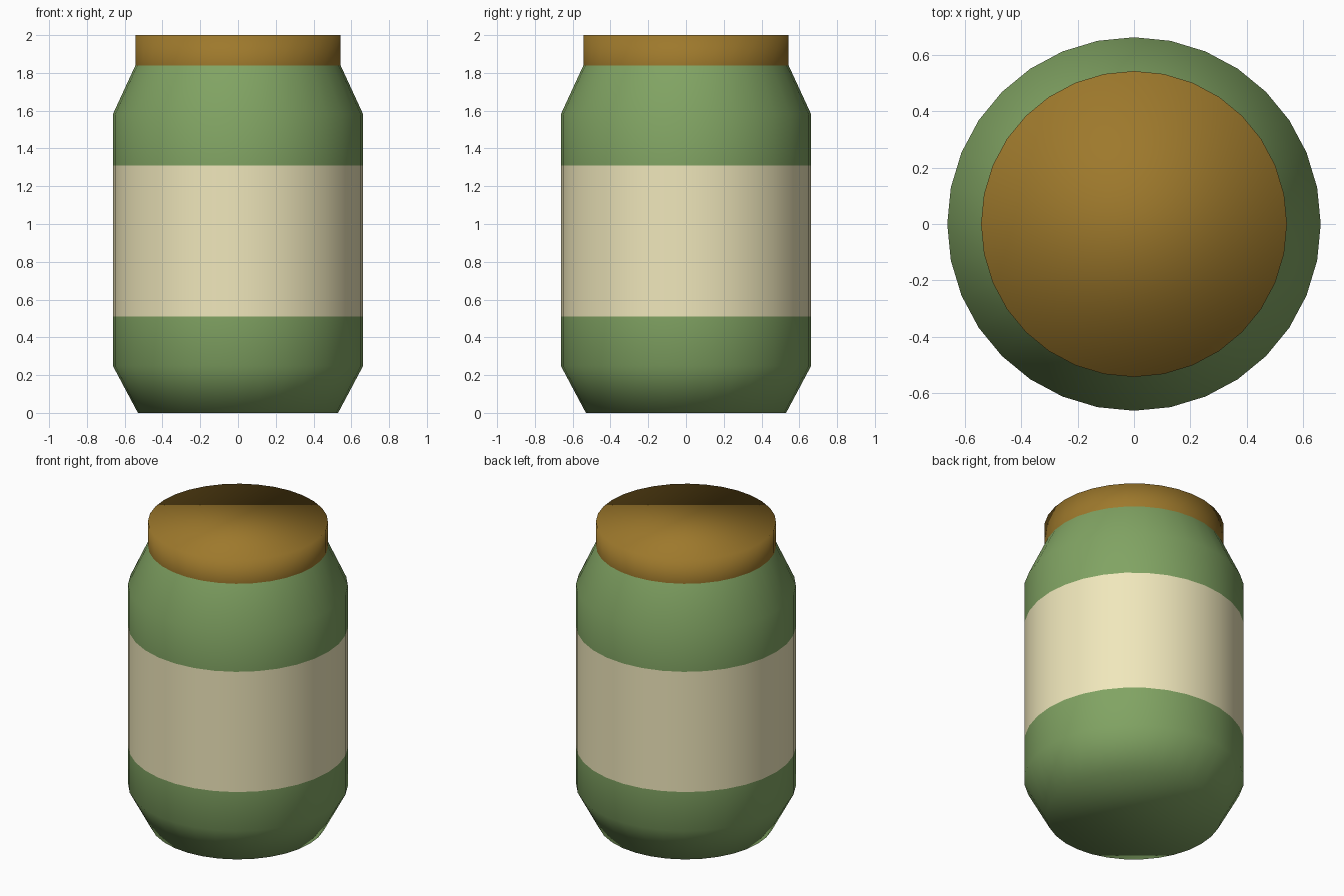
import bpy
import bmesh
import math

if "Cube" in bpy.data.objects:
    bpy.data.objects.remove(bpy.data.objects["Cube"])

SIDES = 32


def material(name, rgb):
    mat = bpy.data.materials.new(name)
    mat.diffuse_color = (*rgb, 1.0)
    mat.use_nodes = True
    mat.node_tree.nodes["Principled BSDF"].inputs["Base Color"].default_value = mat.diffuse_color
    return mat


def lathe(name, profile, mat, cap_bottom=False, cap_top=False):
    """Revolve (radius, height) points around z, with optional end caps."""
    bm = bmesh.new()
    rings = []
    for r, z in profile:
        angles = [2 * math.pi * i / SIDES for i in range(SIDES)]
        rings.append([bm.verts.new((r * math.cos(a), r * math.sin(a), z)) for a in angles])
    for low, high in zip(rings, rings[1:]):
        for i in range(SIDES):
            j = (i + 1) % SIDES
            bm.faces.new((low[i], low[j], high[j], high[i]))
    if cap_bottom:
        bm.faces.new(rings[0][::-1])
    if cap_top:
        bm.faces.new(rings[-1])
    for face in bm.faces:
        face.smooth = True
    mesh = bpy.data.meshes.new(name)
    bm.to_mesh(mesh)
    bm.free()
    mesh.materials.append(mat)
    obj = bpy.data.objects.new(name, mesh)
    bpy.context.collection.objects.link(obj)
    return obj


green = material("green_glass", (0.22, 0.37, 0.125))
cream = material("cream_paper", (0.87, 0.80, 0.50))
brown = material("brown_lid", (0.34, 0.19, 0.025))

# Jar: tapered base, flush label band, sloping shoulder
lathe("jar_base", [(0.53, 0.0), (0.663, 0.25), (0.663, 0.51)], green, cap_bottom=True)
lathe("label", [(0.663, 0.51), (0.663, 1.31)], cream)
lathe("jar_shoulder", [(0.663, 1.31), (0.663, 1.58), (0.543, 1.84)], green)

# Lid, shaded smoothly across its rim
lathe("lid", [(0.543, 1.84), (0.543, 2.0)], brown, cap_top=True)
